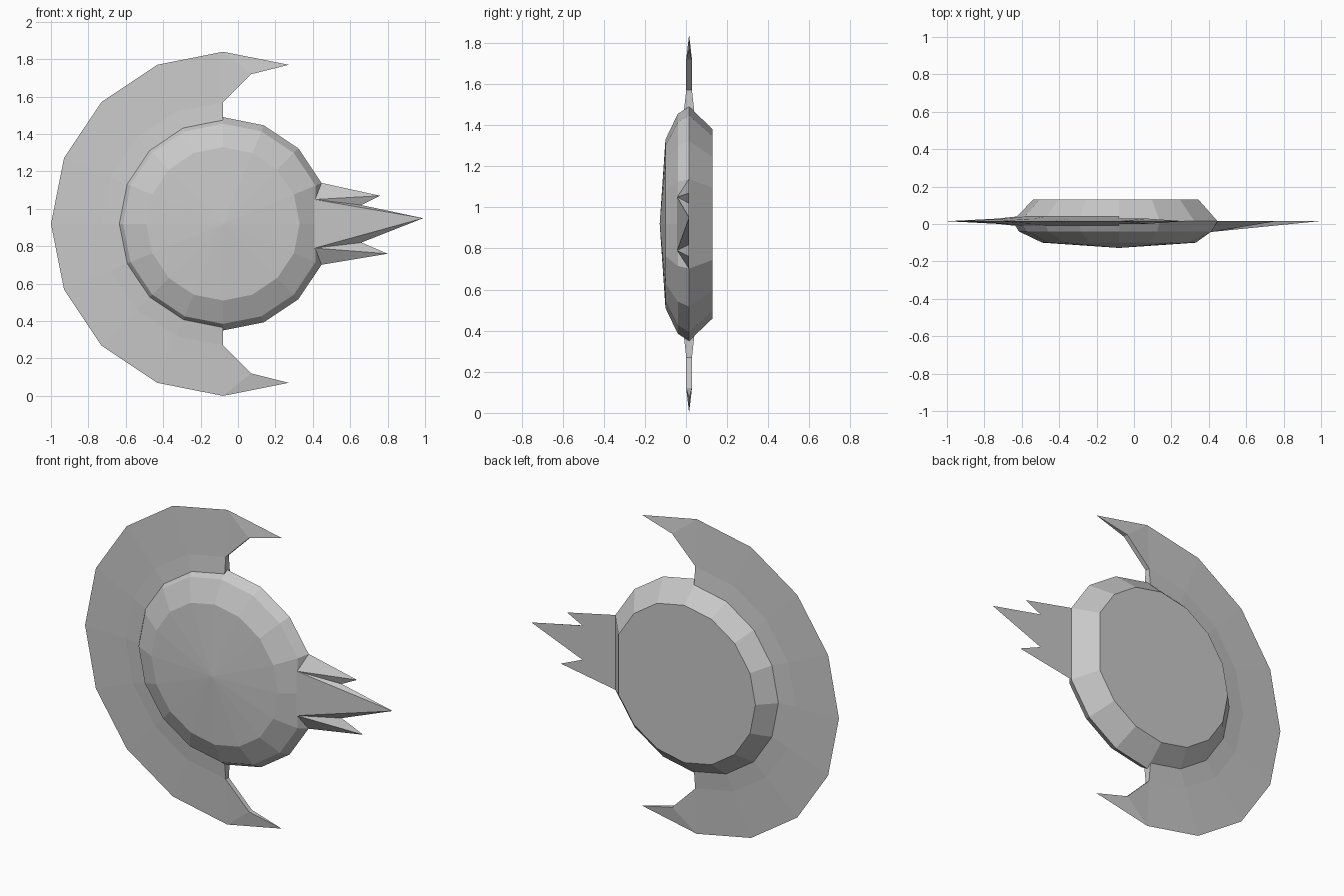
import bpy, bmesh
from math import cos, sin, pi

cube = bpy.data.objects.get("Cube")
if cube:
    bpy.data.objects.remove(cube, do_unlink=True)

CENTRE = (-0.08, 0.015, 0.92)   # hub of the disc and the crescent
SIDES = 16

grey = bpy.data.materials.new("plain grey")
grey.use_nodes = True
GREY = (0.58, 0.58, 0.58, 1)
grey.diffuse_color = GREY
grey.node_tree.nodes["Principled BSDF"].inputs["Base Color"].default_value = GREY


def finish(name, bm):
    bmesh.ops.recalc_face_normals(bm, faces=bm.faces)
    mesh = bpy.data.meshes.new(name)
    bm.to_mesh(mesh)
    bm.free()
    mesh.materials.append(grey)
    obj = bpy.data.objects.new(name, mesh)
    obj.location = CENTRE
    bpy.context.collection.objects.link(obj)
    return obj


def polar(radius, step, y=0.0):
    a = 2 * pi * step / SIDES
    return (radius * cos(a), y, radius * sin(a))


# Domed disc, with its side towards the spikes cut flat
bm = bmesh.new()
rings = []
for radius, y, flat in ((0.41, -0.115, False), (0.535, -0.055, True),
                        (0.57, 0.0, True), (0.46, 0.115, True)):
    ring = []
    for i in range(SIDES):
        x, y, z = polar(radius, i, y)
        if flat:
            x = min(x, radius * cos(2 * pi / SIDES))
        ring.append(bm.verts.new((x, y, z)))
    rings.append(ring)
apex = bm.verts.new((0, -0.143, 0))
for i in range(SIDES):
    j = (i + 1) % SIDES
    bm.faces.new((apex, rings[0][i], rings[0][j]))
    for a, b in zip(rings, rings[1:]):
        bm.faces.new((a[i], a[j], b[j], b[i]))
bm.faces.new(rings[-1])
finish("disc", bm)

# Crescent blade: upper half, mirrored downwards
bm = bmesh.new()
steps = range(4, 9)
edge = [bm.verts.new(polar(0.92, s)) for s in steps]
tip = bm.verts.new(polar(0.92, 3))
sides = []
for d in (-1, 1):
    mid = [bm.verts.new(polar(0.65, s, d * 0.014)) for s in steps]
    root = [bm.verts.new(polar(0.53, s, d * 0.027)) for s in steps]
    hook = bm.verts.new((0.15, d * 0.014, 0.80))
    for i in range(len(edge) - 1):
        bm.faces.new((edge[i], edge[i + 1], mid[i + 1], mid[i]))
        bm.faces.new((mid[i], mid[i + 1], root[i + 1], root[i]))
    bm.faces.new((edge[0], tip, hook))
    bm.faces.new((edge[0], hook, mid[0]))
    sides.append((root[0], mid[0], hook))
(r0, m0, h0), (r1, m1, h1) = sides
bm.faces.new((r0, m0, m1, r1))
bm.faces.new((m0, h0, h1, m1))
bm.faces.new((h0, tip, h1))
blade = finish("crescent_blade", bm)
mirror = blade.modifiers.new("Mirror", "MIRROR")
mirror.use_axis = (False, False, True)

# Three spikes with a flat back and ridged front
bm = bmesh.new()
back = [bm.verts.new((x, 0, z)) for x, z in (
    (0.52, 0.22), (0.84, 0.15), (0.74, 0.10), (1.07, 0.03),
    (0.74, -0.10), (0.88, -0.16), (0.52, -0.22))]
top, mid, low = [bm.verts.new((0.49, -0.058, z)) for z in (0.13, 0, -0.13)]
bm.faces.new(back)
for ridge, i in ((top, 0), (top, 1), (top, 2), (low, 3), (low, 4), (low, 5)):
    bm.faces.new((ridge, back[i], back[i + 1]))
bm.faces.new((top, back[3], mid))
bm.faces.new((mid, back[3], low))
bm.faces.new((back[0], top, mid, low, back[6]))
finish("spikes", bm)
